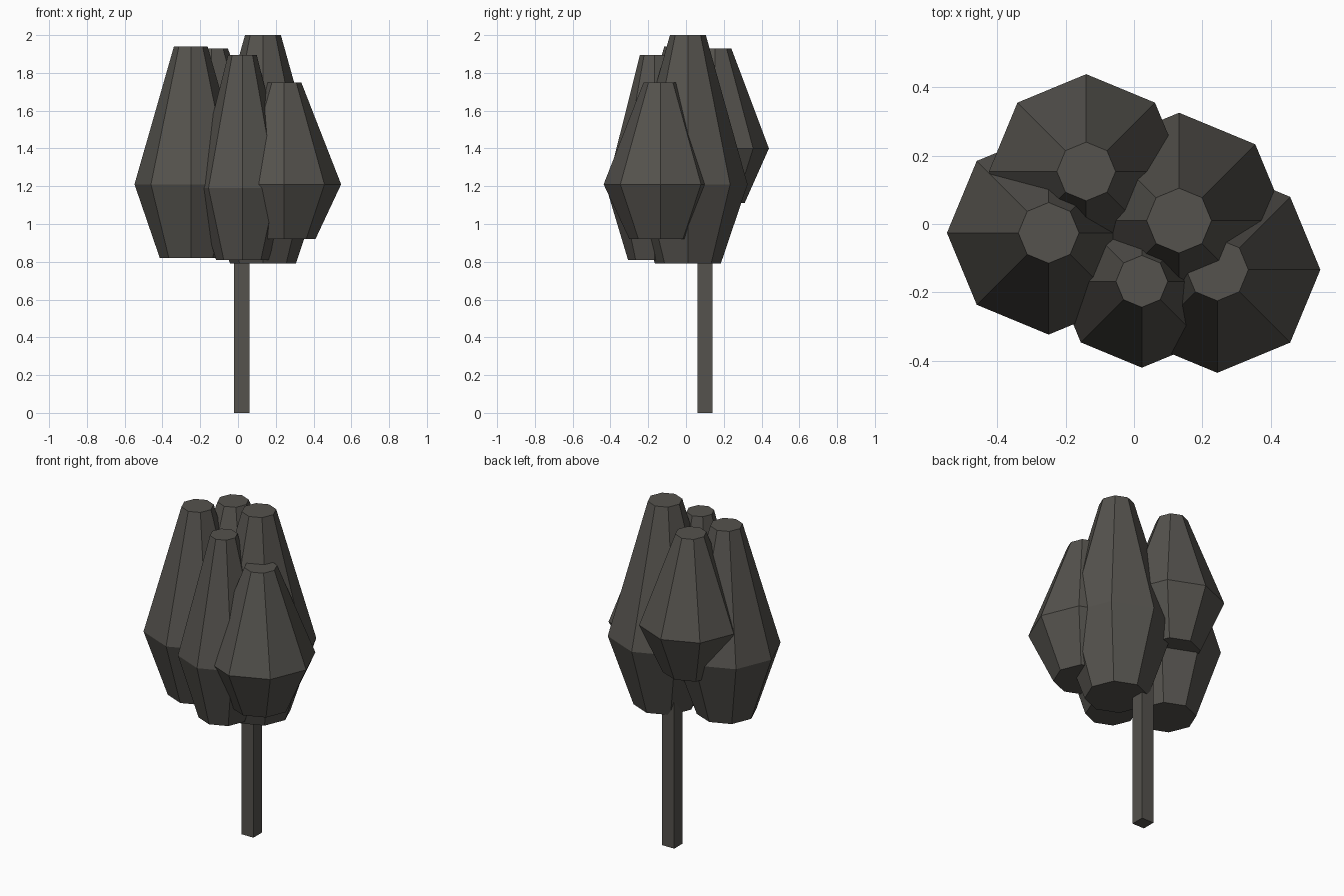
import bpy, bmesh
from math import cos, sin, pi

if "Cube" in bpy.data.objects:
    bpy.data.objects.remove(bpy.data.objects["Cube"])

mat = bpy.data.materials.new("dark_bark")
mat.diffuse_color = (0.09, 0.085, 0.075, 1)
mat.use_nodes = True
mat.node_tree.nodes["Principled BSDF"].inputs["Base Color"].default_value = mat.diffuse_color


def loft(name, x, y, rings, sides, turn=0.0):
    """Closed flat-faced solid through (radius, z) rings."""
    bm = bmesh.new()
    loops = []
    for r, z in rings:
        angles = [turn + 2 * pi * i / sides for i in range(sides)]
        loops.append([bm.verts.new((x + r * cos(a), y + r * sin(a), z)) for a in angles])
    bm.faces.new(loops[0][::-1])
    bm.faces.new(loops[-1])
    for low, high in zip(loops, loops[1:]):
        for i in range(sides):
            j = (i + 1) % sides
            bm.faces.new((low[i], low[j], high[j], high[i]))
    mesh = bpy.data.meshes.new(name)
    bm.to_mesh(mesh)
    bm.free()
    mesh.materials.append(mat)
    obj = bpy.data.objects.new(name, mesh)
    bpy.context.collection.objects.link(obj)
    return obj


# Square trunk, running up into the foliage
loft("trunk", 0.02, 0.10, [(0.0566, 0), (0.0566, 1.15)], 4, pi / 4)

# Foliage clumps: name, x, y, then (radius, z) at bottom, middle and top
clumps = [
    ("foliage_back_left", -0.14, 0.154, [(0.156, 1.11), (0.285, 1.40), (0.086, 1.93)]),
    ("foliage_back_right", 0.132, 0.01, [(0.174, 0.79), (0.316, 1.21), (0.095, 2.0)]),
    ("foliage_left", -0.25, -0.026, [(0.164, 0.82), (0.298, 1.21), (0.089, 1.94)]),
    ("foliage_front", 0.023, -0.168, [(0.139, 0.81), (0.253, 1.19), (0.076, 1.895)]),
    ("foliage_right", 0.244, -0.134, [(0.166, 0.92), (0.302, 1.21), (0.091, 1.75)]),
]
for name, x, y, rings in clumps:
    loft(name, x, y, rings, 8)
